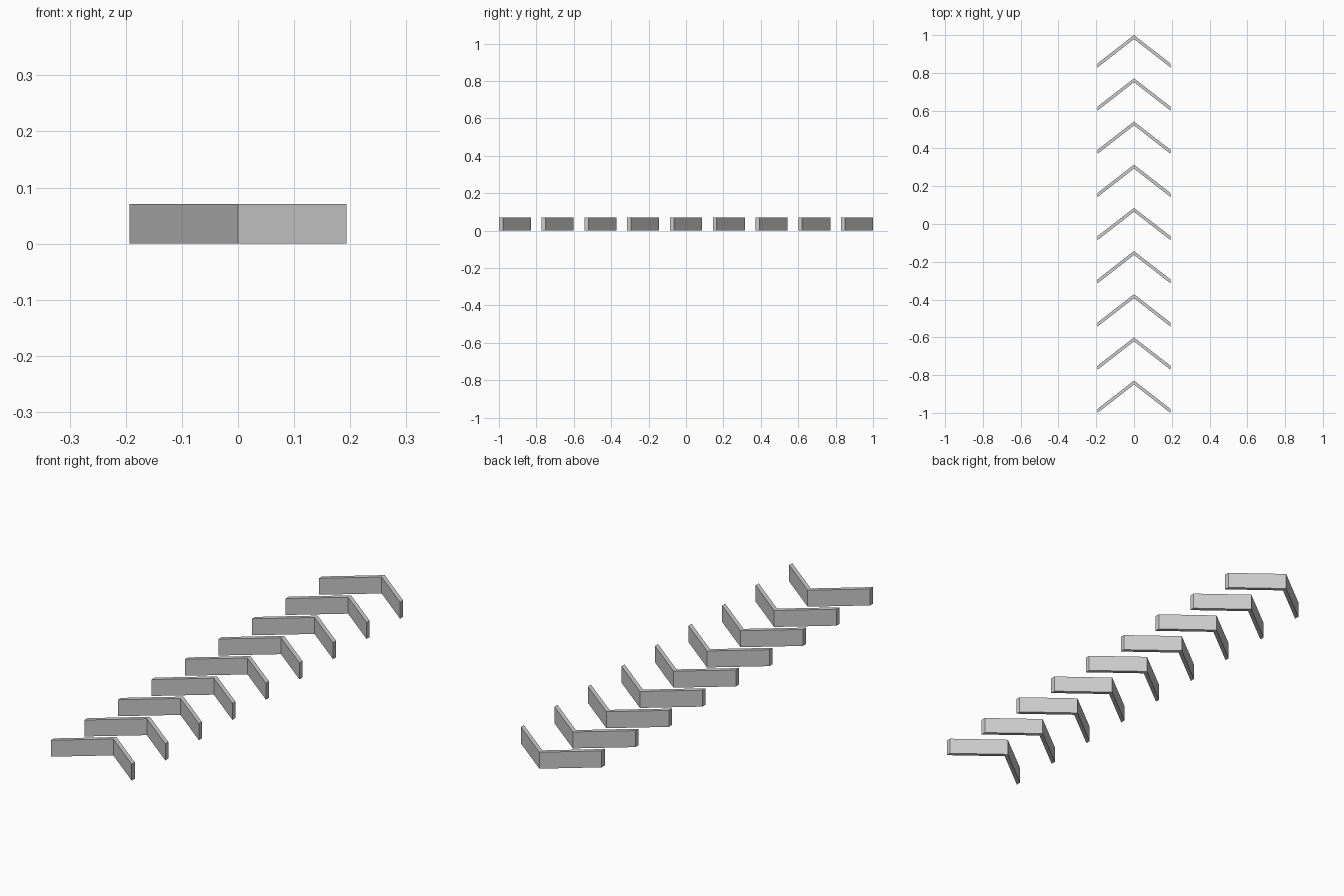
import bpy, bmesh

if "Cube" in bpy.data.objects:
    bpy.data.objects.remove(bpy.data.objects["Cube"])

COUNT = 9
HALF_W = 0.193    # half width of a chevron
HEIGHT = 0.071
DEPTH = 0.171     # y extent of one chevron
THICK = 0.021     # wall thickness measured along y
STEP = (2 - DEPTH) / (COUNT - 1)


def chevron(name, tip_y):
    """Thin V-shaped wall pointing to +y, standing on the floor."""
    tail = tip_y - DEPTH
    outline = [(0, tip_y), (-HALF_W, tail + THICK), (-HALF_W, tail),
               (0, tip_y - THICK), (HALF_W, tail), (HALF_W, tail + THICK)]
    bm = bmesh.new()
    face = bm.faces.new([bm.verts.new((x, y, 0)) for x, y in outline])
    ext = bmesh.ops.extrude_face_region(bm, geom=[face])
    top = [v for v in ext["geom"] if isinstance(v, bmesh.types.BMVert)]
    bmesh.ops.translate(bm, verts=top, vec=(0, 0, HEIGHT))
    bmesh.ops.recalc_face_normals(bm, faces=bm.faces)
    mesh = bpy.data.meshes.new(name)
    bm.to_mesh(mesh)
    bm.free()
    bpy.context.collection.objects.link(bpy.data.objects.new(name, mesh))


# Row of evenly spaced chevrons, front to back
for i in range(COUNT):
    chevron(f"chevron_{i + 1}", -1 + DEPTH + i * STEP)
